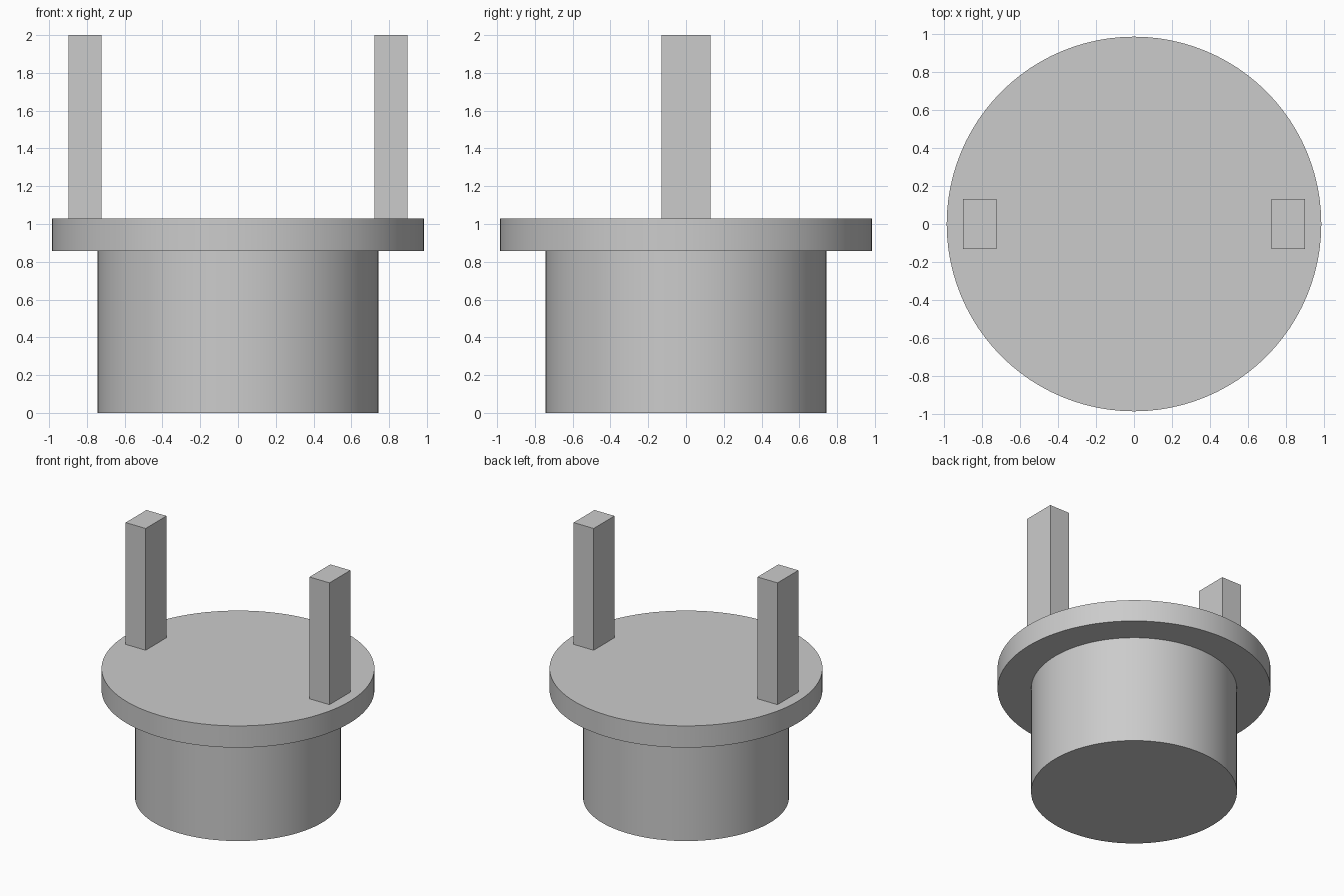
import bpy
import math

default = bpy.data.objects.get("Cube")
if default:
    bpy.data.objects.remove(default, do_unlink=True)

# Single plain grey finish
GREY = (0.6, 0.6, 0.6, 1.0)
grey = bpy.data.materials.new("plain_grey")
grey.use_nodes = True
grey.diffuse_color = GREY
grey.node_tree.nodes["Principled BSDF"].inputs["Base Color"].default_value = GREY


def finish(name):
    obj = bpy.context.object
    obj.name = name
    obj.data.name = name
    obj.data.materials.append(grey)
    return obj


def disc(name, radius, bottom, top):
    bpy.ops.mesh.primitive_cylinder_add(
        vertices=96, radius=radius, depth=top - bottom,
        location=(0, 0, (bottom + top) / 2))
    obj = finish(name)
    bpy.ops.object.shade_smooth_by_angle(angle=math.radians(30))
    return obj


def block(name, center, size):
    bpy.ops.mesh.primitive_cube_add(size=1, location=center)
    obj = finish(name)
    obj.scale = size
    bpy.ops.object.transform_apply(location=False, rotation=False, scale=True)
    return obj


# Round body and the wider flange on top of it
FLANGE_BOTTOM, FLANGE_TOP = 0.857, 1.03
disc("body", 0.743, 0, FLANGE_BOTTOM)
disc("flange", 0.985, FLANGE_BOTTOM, FLANGE_TOP)

# Two upright prongs near the flange rim
for name, side in (("left_prong", 1), ("right_prong", -1)):
    block(name, (side * 0.81, 0, (FLANGE_TOP + 2) / 2),
          (0.176, 0.262, 2 - FLANGE_TOP))
